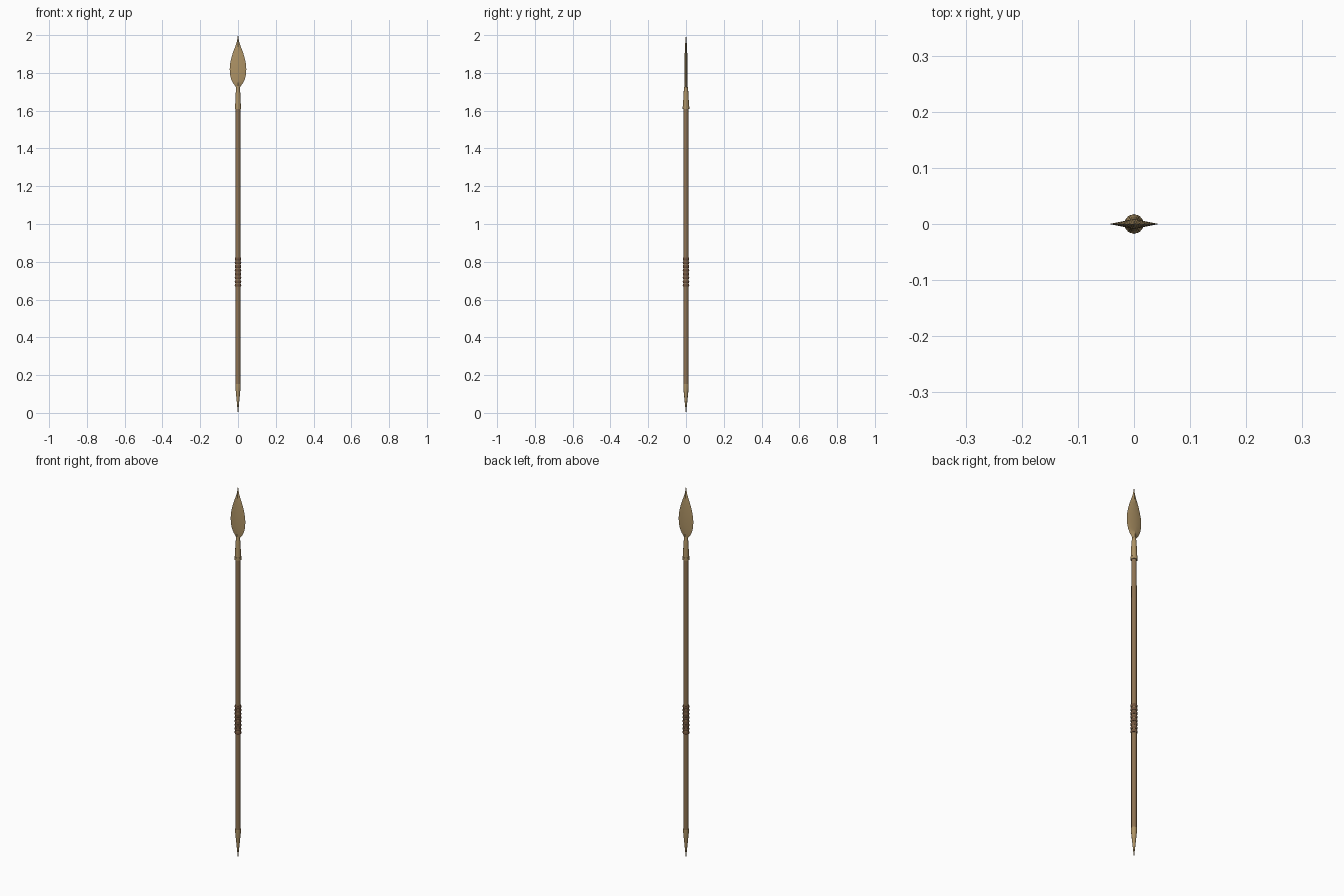
import bpy, bmesh, math

if "Cube" in bpy.data.objects:
    bpy.data.objects.remove(bpy.data.objects["Cube"])


def material(name, rgb):
    m = bpy.data.materials.new(name)
    m.diffuse_color = (*rgb, 1)
    m.use_nodes = True
    m.node_tree.nodes["Principled BSDF"].inputs["Base Color"].default_value = m.diffuse_color
    return m


BRONZE = material("bronze", (0.42, 0.29, 0.13))
WOOD = material("wood", (0.27, 0.17, 0.085))
LEATHER = material("leather", (0.16, 0.085, 0.045))


def loft(name, sections, sides, mat, smooth=35):
    """Skin closed rings given as (z, radius x, radius y)."""
    bm = bmesh.new()
    rings = []
    for z, rx, ry in sections:
        rings.append([bm.verts.new((rx * math.sin(math.tau * i / sides),
                                    ry * math.cos(math.tau * i / sides), z))
                      for i in range(sides)])
    for a, b in zip(rings, rings[1:]):
        for i in range(sides):
            j = (i + 1) % sides
            bm.faces.new((a[i], a[j], b[j], b[i]))
    bm.faces.new(rings[0])
    bm.faces.new(rings[-1])
    bmesh.ops.recalc_face_normals(bm, faces=bm.faces)
    me = bpy.data.meshes.new(name)
    bm.to_mesh(me)
    bm.free()
    ob = bpy.data.objects.new(name, me)
    bpy.context.collection.objects.link(ob)
    finish(ob, mat, smooth)
    return ob


def finish(ob, mat, smooth):
    ob.data.materials.append(mat)
    bpy.ops.object.select_all(action='DESELECT')
    ob.select_set(True)
    bpy.context.view_layer.objects.active = ob
    bpy.ops.object.shade_smooth_by_angle(angle=math.radians(smooth))


def turned(name, profile, mat, sides=10):
    return loft(name, [(z, r, r) for z, r in profile], sides, mat, 40)


# Wooden shaft
turned("shaft", [(0.13, 0.0135), (0.75, 0.0135), (1.37, 0.0135), (1.64, 0.013)], WOOD)

# Butt spike
turned("butt_spike", [(0.0, 0.0008), (0.05, 0.006), (0.10, 0.011),
                      (0.135, 0.0145), (0.153, 0.0145)], BRONZE)

# Head socket with base collar and narrow neck
turned("socket", [(1.608, 0.0175), (1.622, 0.0175), (1.623, 0.016),
                  (1.69, 0.013), (1.715, 0.011), (1.735, 0.008)], BRONZE)

# Leaf-shaped blade with a diamond section
loft("blade", [(1.715, 0.007, 0.007), (1.73, 0.014, 0.009), (1.745, 0.026, 0.009),
               (1.765, 0.036, 0.009), (1.79, 0.042, 0.009), (1.82, 0.044, 0.009),
               (1.85, 0.0415, 0.0085), (1.88, 0.035, 0.0075), (1.91, 0.026, 0.0065),
               (1.94, 0.0145, 0.005), (1.965, 0.006, 0.0035), (2.0, 0.0005, 0.0005)],
     4, BRONZE, 30)

# Wrapped grip: a stack of leather rings
for k in range(8):
    bpy.ops.mesh.primitive_torus_add(major_radius=0.013, minor_radius=0.0045,
                                     major_segments=12, minor_segments=6,
                                     location=(0, 0, 0.675 + 0.02 * k))
    ring = bpy.context.object
    ring.name = f"grip_ring_{k + 1}"
    ring.scale.z = 1.8
    finish(ring, LEATHER, 60)
